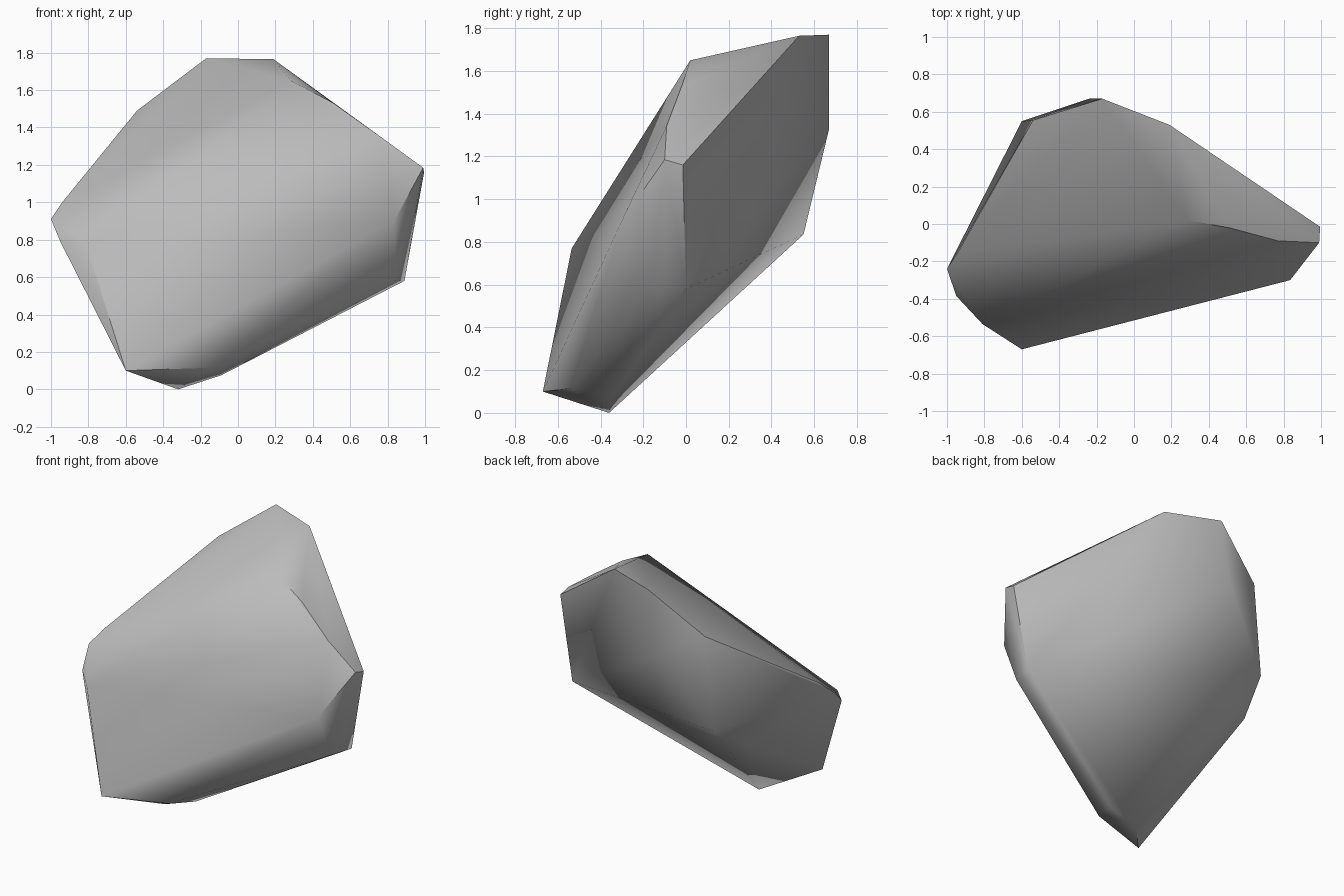
import bpy
import bmesh
import math

# Remove the default cube only
default_cube = bpy.data.objects.get("Cube")
if default_cube:
    bpy.data.objects.remove(default_cube, do_unlink=True)


def make_material(name, color):
    material = bpy.data.materials.new(name)
    material.use_nodes = True
    material.diffuse_color = color
    shader = material.node_tree.nodes["Principled BSDF"]
    shader.inputs["Base Color"].default_value = color
    shader.inputs["Roughness"].default_value = 0.9
    return material


def make_hull(name, corners, material):
    """Wrap a convex skin around a handful of corner points."""
    bm = bmesh.new()
    for corner in corners:
        bm.verts.new(corner)
    result = bmesh.ops.convex_hull(bm, input=bm.verts[:])
    loose = [v for v in bm.verts if not v.link_faces]
    bmesh.ops.delete(bm, geom=loose, context="VERTS")
    bmesh.ops.recalc_face_normals(bm, faces=bm.faces[:])
    mesh = bpy.data.meshes.new(name)
    bm.to_mesh(mesh)
    bm.free()
    mesh.materials.append(material)
    obj = bpy.data.objects.new(name, mesh)
    bpy.context.collection.objects.link(obj)
    return obj


# Chipped foot of the rock
foot = [(-.6, -.67, .1), (-.32, -.36, 0), (-.16, -.54, .115), (-.09, -.345, .075)]

# Facet on the left end
left_end = [(.89, 0, .58), (.845, -.165, .585), (.835, -.3, .9),
            (.995, -.015, 1.16), (.99, -.1, 1.185)]

# Worn ridge running up to the crown
ridge = [(.77, -.09, 1.345), (.51, -.02, 1.53), (.285, .02, 1.65)]
crown = [(.19, .53, 1.765), (-.17, .67, 1.77), (-.54, .555, 1.49)]

# Back corners
back = [(-.24, .67, 1.33), (-.6, .55, .835), (-.68, .29, .66)]

# Chipped right end
right_end = [(-1, -.24, .91), (-.95, -.385, .79), (-.81, -.535, .77), (-.94, -.15, 1)]

stone_grey = make_material("stone grey", (.5, .5, .5, 1))
rock = make_hull("rock", foot + left_end + ridge + crown + back + right_end, stone_grey)

# Soft shading across gentle bends, crisp lines at strong chips
bpy.ops.object.select_all(action="DESELECT")
rock.select_set(True)
bpy.context.view_layer.objects.active = rock
bpy.ops.object.shade_smooth_by_angle(angle=math.radians(50))
